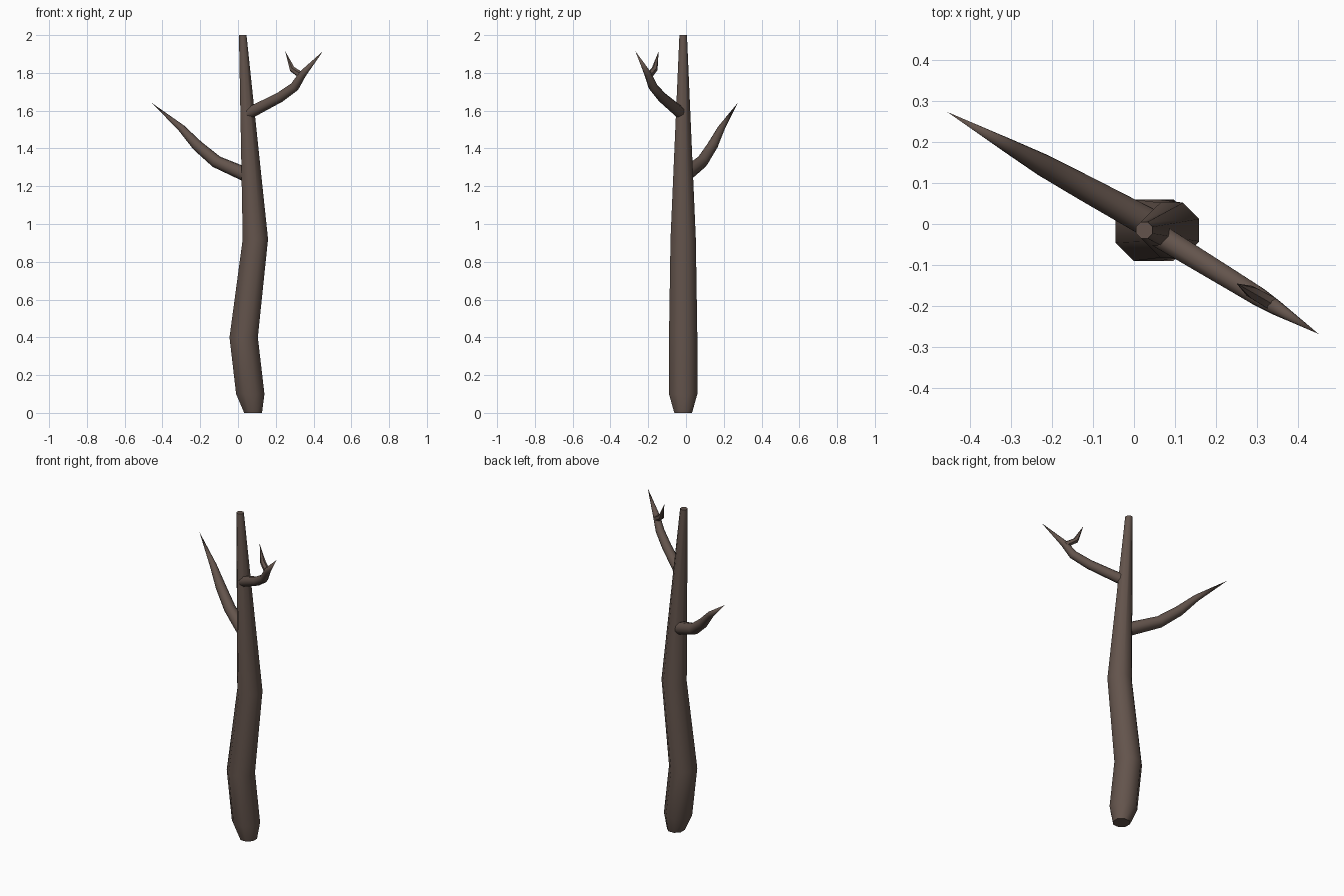
import bpy, bmesh, math
from mathutils import Vector

if "Cube" in bpy.data.objects:
    bpy.data.objects.remove(bpy.data.objects["Cube"])

bark = bpy.data.materials.new("dark_bark")
bark.diffuse_color = (0.125, 0.088, 0.072, 1)
bark.use_nodes = True
bark.node_tree.nodes["Principled BSDF"].inputs["Base Color"].default_value = bark.diffuse_color


def limb(name, path, sides=8, upright=False):
    """Skin rings along a path of (x, y, z, apothem); zero apothem makes a point."""
    bm = bmesh.new()
    pts = [Vector(p[:3]) for p in path]
    flat = pts[-1] - pts[0]
    side = Vector((0, 1, 0)) if upright else Vector((-flat.y, flat.x, 0)).normalized()
    rings = []
    for i, (p, row) in enumerate(zip(pts, path)):
        if row[3] == 0:
            rings.append([bm.verts.new(p)])
            continue
        if upright:
            d = Vector((0, 0, 1))
        else:
            a = (p - pts[i - 1]).normalized() if i else Vector()
            b = (pts[i + 1] - p).normalized() if i + 1 < len(pts) else Vector()
            d = (a + b).normalized()
        up = d.cross(side).normalized()
        r = row[3] / math.cos(math.pi / sides)
        ring = []
        for k in range(sides):
            t = 2 * math.pi * (k + 0.5) / sides
            ring.append(bm.verts.new(p + side * math.cos(t) * r + up * math.sin(t) * r))
        rings.append(ring)
    for a, b in zip(rings, rings[1:]):
        for k in range(sides):
            j = (k + 1) % sides
            if len(b) == 1:
                bm.faces.new((a[k], a[j], b[0]))
            else:
                bm.faces.new((a[k], a[j], b[j], b[k]))
    for end in (rings[0], rings[-1]):
        if len(end) > 1:
            bm.faces.new(end)
    bmesh.ops.recalc_face_normals(bm, faces=bm.faces)
    me = bpy.data.meshes.new(name)
    bm.to_mesh(me)
    bm.free()
    me.materials.append(bark)
    ob = bpy.data.objects.new(name, me)
    bpy.context.collection.objects.link(ob)
    bpy.ops.object.select_all(action='DESELECT')
    ob.select_set(True)
    bpy.context.view_layer.objects.active = ob
    bpy.ops.object.shade_smooth_by_angle(angle=math.radians(50))
    return ob


# Bent trunk with a narrowed foot and tapered top
limb("trunk", [
    (0.08, -0.015, 0.0, 0.047),
    (0.065, -0.015, 0.10, 0.075),
    (0.03, -0.015, 0.40, 0.075),
    (0.092, -0.015, 0.92, 0.067),
    (0.025, -0.015, 2.0, 0.02)], upright=True)

# Left branch, reaching back
limb("left_branch", [
    (0.05, -0.005, 1.258, 0.036),
    (-0.115, 0.085, 1.33, 0.031),
    (-0.215, 0.14, 1.415, 0.027),
    (-0.30, 0.187, 1.508, 0.018),
    (-0.455, 0.273, 1.64, 0)])

# Right branch, reaching forward
limb("right_branch", [
    (0.055, -0.025, 1.585, 0.029),
    (0.222, -0.127, 1.671, 0.025),
    (0.30, -0.175, 1.727, 0.023),
    (0.343, -0.202, 1.795, 0.018),
    (0.45, -0.268, 1.915, 0)])

# Small twig on the right branch
limb("twig", [
    (0.338, -0.195, 1.785, 0.016),
    (0.287, -0.166, 1.82, 0.014),
    (0.25, -0.145, 1.915, 0)], sides=6)
